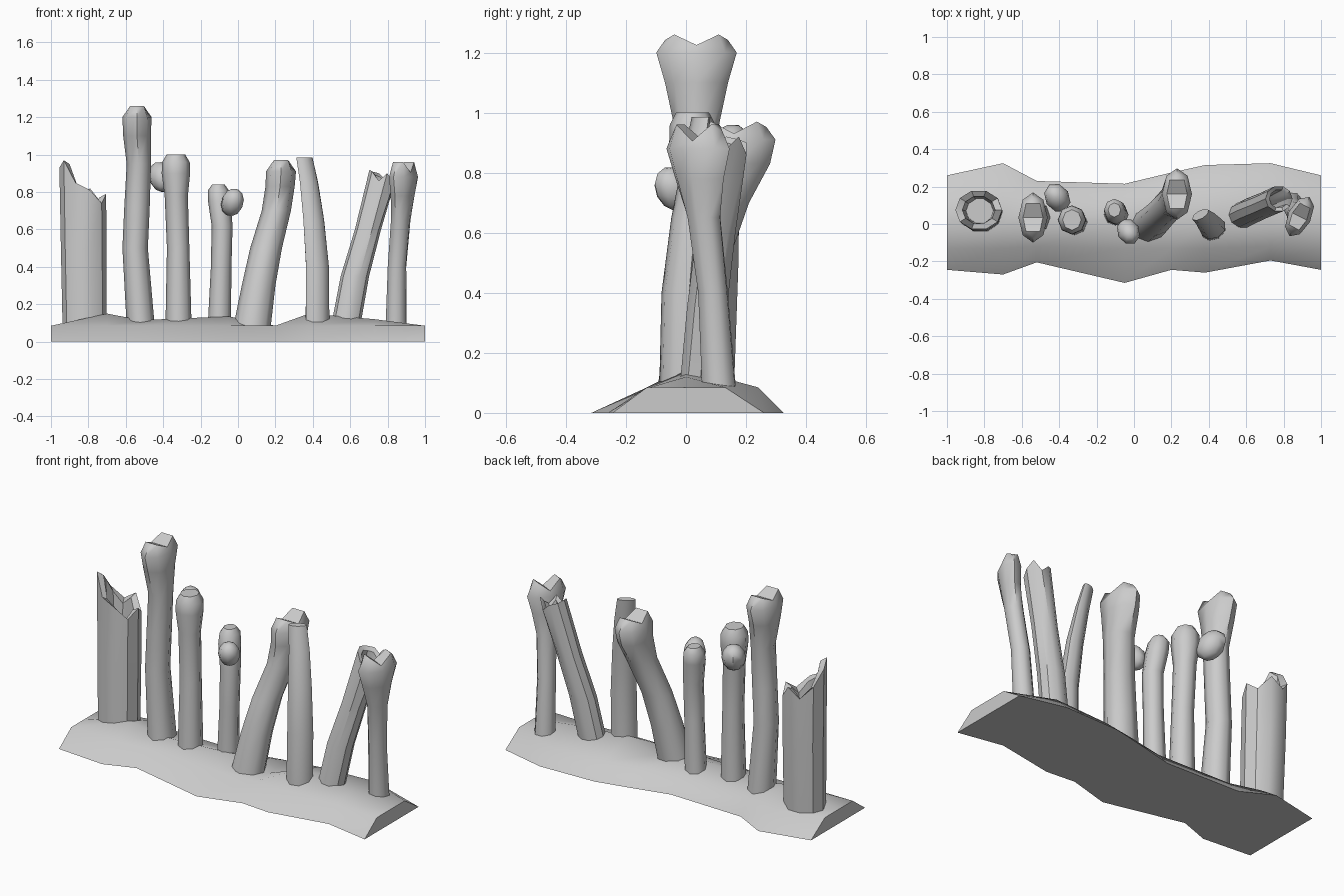
import bpy, bmesh
from math import cos, sin, pi, radians

if "Cube" in bpy.data.objects:
    bpy.data.objects.remove(bpy.data.objects["Cube"])

N = 8


def finish(bm, name, angle=45):
    bmesh.ops.recalc_face_normals(bm, faces=bm.faces)
    me = bpy.data.meshes.new(name)
    bm.to_mesh(me)
    bm.free()
    ob = bpy.data.objects.new(name, me)
    bpy.context.collection.objects.link(ob)
    bpy.ops.object.select_all(action='DESELECT')
    bpy.context.view_layer.objects.active = ob
    ob.select_set(True)
    bpy.ops.object.shade_smooth_by_angle(angle=radians(angle))
    return ob


def ring(bm, x, y, z, ru, rv, turn, n=N, heights=None):
    c, s = cos(radians(turn)), sin(radians(turn))
    out = []
    for k in range(n):
        u, v = ru * cos(2 * pi * k / n), rv * sin(2 * pi * k / n)
        zz = heights[k] if heights else z
        out.append(bm.verts.new((x + u * c - v * s, y + u * s + v * c, zz)))
    return out


def bridge(bm, rings):
    for a, b in zip(rings, rings[1:]):
        n = len(a)
        for i in range(n):
            j = (i + 1) % n
            bm.faces.new((a[i], a[j], b[j], b[i]))


# stations are (z, x, y, half width along the turned axis, half width across)
def shaft(bm, stations, turn):
    rings = [ring(bm, x, y, z, ru, rv, turn) for z, x, y, ru, rv in stations]
    bm.faces.new(rings[0][::-1])
    return rings


# bone ending in two rounded lobes with a groove between them
def knuckle_bone(name, stations, turn, top, groove):
    bm = bmesh.new()
    rings = shaft(bm, stations, turn)
    z, x, y, ru, rv = stations[-1]
    low, mid = z + (top - z) * 0.7, z + (top - z) * 0.9
    hs = [low, top, groove, top, low, top, groove, top]
    cap = ring(bm, x, y, top, ru * 0.78, rv * 0.68, turn, N, hs)
    rings.append(cap)
    bridge(bm, rings)
    for f in ((0, 1, 7), (1, 2, 6, 7), (2, 3, 5, 6), (3, 4, 5)):
        bm.faces.new([cap[i] for i in f])
    return finish(bm, name, 50)


# plain bone closed with a flat end, with an optional side knob
def plain_bone(name, stations, turn, knob=None):
    bm = bmesh.new()
    rings = shaft(bm, stations, turn)
    bridge(bm, rings)
    bm.faces.new(rings[-1])
    if knob:
        (kx, ky, kz), r, stretch, ang = knob
        c, s = cos(radians(ang)), sin(radians(ang))
        new = bmesh.ops.create_uvsphere(bm, u_segments=8, v_segments=6, radius=r)
        for v in new['verts']:
            u, w, z = v.co
            u *= stretch
            v.co = (kx + u * c - w * s, ky + u * s + w * c, kz + z * 1.2 + u * 0.25)
    return finish(bm, name, 50)


# hollow snapped tube with a jagged rim
def broken_bone(name, stations, rim, heights, depth):
    bm = bmesh.new()
    n = len(heights)
    rings = [ring(bm, x, y, z, r, q, 0, n) for z, x, y, r, q in stations]
    bm.faces.new(rings[0][::-1])
    x, y, r, q = rim
    rings.append(ring(bm, x, y, 0, r, q, 0, n, heights))
    rings.append(ring(bm, x, y, 0, r * .7, q * .7, 0, n, [h - .02 for h in heights]))
    z, x, y, r, q = stations[-1]
    rings.append(ring(bm, x, y, depth, r * .6, q * .6, 0, n))
    bridge(bm, rings)
    bm.faces.new(rings[-1])
    return finish(bm, name, 35)


# earth mound: x, front edge, back edge, front shoulder, back shoulder, ridge height
mound = [(-1, -.245, .26, -.13, .13, .085), (-.7, -.27, .325, -.13, .2, .15),
         (-.52, -.205, .23, -.12, .15, .115), (-.05, -.315, .215, -.13, .14, .135),
         (.2, -.245, .275, -.13, .19, .085), (.38, -.26, .315, -.13, .22, .15),
         (.73, -.195, .325, -.12, .24, .12), (1, -.245, .26, -.13, .13, .085)]
bm = bmesh.new()
rows = [[bm.verts.new(p) for p in ((x, a, 0), (x, c, .085), (x, 0, h), (x, d, .085), (x, b, 0))]
        for x, a, b, c, d, h in mound]
bridge(bm, rows)
bm.faces.new(rows[0])
bm.faces.new(rows[-1][::-1])
finish(bm, "mound", 40)

# snapped tubes
broken_bone("wide_broken_bone",
            [(.08, -.82, .06, .118, .105), (.5, -.825, .07, .122, .11)],
            (-.83, .075, .125, .108),
            [.79, .74, .82, .77, .84, .93, .97, .85, .81, .74], .55)
broken_bone("leaning_broken_bone",
            [(.08, .575, .045, .078, .07), (.35, .625, .07, .076, .07),
             (.6, .695, .10, .07, .068)],
            (.775, .135, .072, .07),
            [.88, .92, .86, .9, .91, .92, .91, .86, .9, .85], .62)

# bones with two-lobed ends
knuckle_bone("tall_bone",
             [(.08, -.52, .035, .085, .075), (.5, -.55, .035, .07, .068),
              (.72, -.54, .035, .07, .068), (.95, -.53, .035, .073, .065),
              (1.1, -.54, .035, .105, .074), (1.2, -.54, .035, .134, .078)],
             90, 1.26, 1.225)
knuckle_bone("thick_leaning_bone",
             [(.08, .075, -.01, .085, .1), (.3, .11, .02, .085, .09),
              (.5, .15, .06, .08, .085), (.7, .205, .12, .09, .078),
              (.83, .225, .155, .125, .078), (.91, .23, .16, .138, .08)],
             90, .97, .93)
knuckle_bone("slim_bone",
             [(.08, .845, .11, .06, .058), (.4, .85, .09, .052, .052),
              (.65, .87, .06, .06, .052), (.78, .88, .045, .09, .055),
              (.88, .885, .04, .118, .063)],
             63, .96, .905)

# bones with a side knob
plain_bone("straight_bone",
           [(.08, -.318, .01, .07, .07), (.5, -.32, .015, .06, .06),
            (.78, -.33, .02, .062, .062), (.9, -.332, .022, .076, .078),
            (.96, -.332, .022, .074, .076), (1.0, -.332, .022, .05, .055)],
           0, ((-.41, .14, .88), .066, 1.25, 122))
plain_bone("short_bone",
           [(.08, -.1, .05, .062, .058), (.4, -.09, .05, .055, .055),
            (.62, -.085, .05, .056, .058), (.75, -.1, .065, .06, .066),
            (.81, -.105, .075, .055, .06), (.84, -.105, .075, .034, .038)],
           0, ((-.03, -.04, .745), .06, 1.2, 118 + 180))

# flattened rib, tapering to a cut tip
plain_bone("rib",
           [(.08, .425, -.03, .072, .055), (.4, .425, -.025, .07, .052),
            (.65, .405, 0, .064, .043), (.85, .38, .03, .056, .032),
            (.985, .355, .05, .05, .022)], 30)
